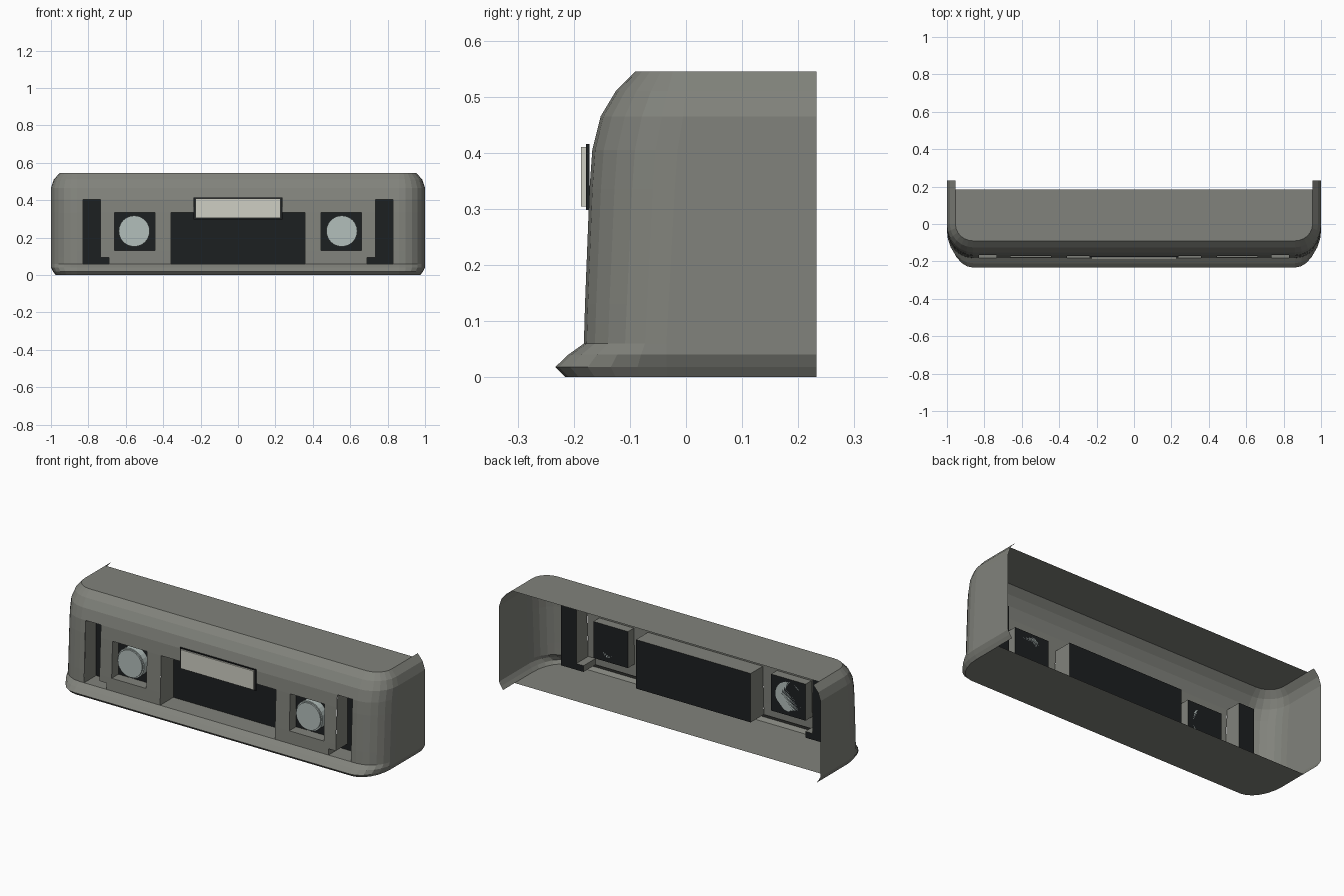
import bpy, bmesh, math
from mathutils import Matrix

if "Cube" in bpy.data.objects:
    bpy.data.objects.remove(bpy.data.objects["Cube"])


def material(name, rgb):
    m = bpy.data.materials.new(name)
    m.diffuse_color = (*rgb, 1)
    m.use_nodes = True
    m.node_tree.nodes["Principled BSDF"].inputs["Base Color"].default_value = m.diffuse_color
    return m


BODY = material("body_grey", (0.22, 0.225, 0.2))
DARK = material("dark_mesh", (0.012, 0.014, 0.015))
LENS = material("lamp_glass", (0.45, 0.52, 0.5))
PLATE = material("plate_white", (0.62, 0.62, 0.55))


def finish(name, bm, mats, recalc=True):
    if recalc:
        bmesh.ops.recalc_face_normals(bm, faces=bm.faces)
    me = bpy.data.meshes.new(name)
    bm.to_mesh(me)
    bm.free()
    for m in mats:
        me.materials.append(m)
    ob = bpy.data.objects.new(name, me)
    bpy.context.collection.objects.link(ob)
    return ob


# Bumper section: height, front y, side x, y where the corner starts
LEVELS = [(0, -.215, .975, -.035), (.018, -.233, .988, -.035),
          (.04, -.21, 1, -.035), (.06, -.182, 1, -.035),
          (.095, -.181, 1, -.033), (.13, -.18, 1, -.031),
          (.335, -.172, 1, -.02), (.405, -.167, 1, -.015),
          (.465, -.152, 1, -.005), (.51, -.125, .985, 0),
          (.545, -.09, .955, 0)]
BREAKS = [.83, .735, .69, .66, .445, .357]
REAR, CORNER, FLAT = .233, 6, .86


def skin_y(z):
    for a, b in zip(LEVELS, LEVELS[1:]):
        if a[0] <= z <= b[0]:
            return a[1] + (b[1] - a[1]) * (z - a[0]) / (b[0] - a[0])


def ring(level):
    z, fy, sx, yc = level
    half = [(sx, REAR)]
    for i in range(CORNER + 1):
        t = math.pi / 2 * i / CORNER
        half.append((FLAT + (sx - FLAT) * math.cos(t),
                     yc + (fy - yc) * math.sin(t)))
    half += [(x, fy) for x in BREAKS]
    return [(x, y, z) for x, y in half] + [(-x, y, z) for x, y in reversed(half)]


def is_opening(x, z):
    x = abs(x)
    if z < .06:
        return False
    return ((x < .357 and z < .335) or (.445 < x < .66 and .13 < z < .335)
            or (.735 < x < .83 and z < .405) or (.69 < x < .83 and z < .095))


# Bumper skin with openings, top panel and floor
bm = bmesh.new()
rows = [[bm.verts.new(p) for p in ring(l)] for l in LEVELS]
for lo, hi in zip(rows, rows[1:]):
    for i in range(len(lo) - 1):
        quad = [lo[i], lo[i + 1], hi[i + 1], hi[i]]
        x = sum(v.co.x for v in quad) / 4
        z = sum(v.co.z for v in quad) / 4
        if not is_opening(x, z):
            bm.faces.new(quad[::-1])
for row, rear, up in ((rows[-1], .185, True), (rows[0], .13, False)):
    sx, z = row[0].co.x, row[0].co.z
    loop = [bm.verts.new((sx, rear, z))] + row[1:-1] + [bm.verts.new((-sx, rear, z))]
    bm.faces.new(loop[::-1] if up else loop)
bm.normal_update()
finish("bumper_shell", bm, [BODY], recalc=False)


# Recess: grey walls behind an opening, dark panel at the back
def recess(name, outline, depth_y):
    bm = bmesh.new()
    front = [bm.verts.new((x, skin_y(z), z)) for x, z in outline]
    back = [bm.verts.new((x, depth_y, z)) for x, z in outline]
    n = len(outline)
    for i in range(n):
        j = (i + 1) % n
        bm.faces.new((front[i], front[j], back[j], back[i]))
    bm.faces.new(back).material_index = 1
    finish(name, bm, [BODY, DARK])


def rect(x0, x1, z0, z1):
    return [(x0, z0), (x1, z0), (x1, z1), (x0, z1)]


def cylinder(name, r, x, y0, y1, z, mat):
    bm = bmesh.new()
    bmesh.ops.create_cone(bm, cap_ends=True, segments=24, radius1=r, radius2=r,
                          depth=y1 - y0, matrix=Matrix.Translation((x, (y0 + y1) / 2, z))
                          @ Matrix.Rotation(math.pi / 2, 4, 'X'))
    finish(name, bm, [mat])


def box(name, x0, x1, y0, y1, z0, z1, mat):
    bm = bmesh.new()
    bmesh.ops.create_cube(bm, size=1, matrix=Matrix.Translation(
        ((x0 + x1) / 2, (y0 + y1) / 2, (z0 + z1) / 2))
        @ Matrix.Diagonal((x1 - x0, y1 - y0, z1 - z0, 1)))
    finish(name, bm, [mat])


# Centre grille, lamp recesses and outer air slots
recess("grille_recess", rect(-.357, .357, .06, .335), -.065)
SLOT = [(.735, .095), (.735, .405), (.83, .405), (.83, .06), (.69, .06), (.69, .095)]
for s, side in ((1, "right"), (-1, "left")):
    recess(f"lamp_recess_{side}",
           [(s * x, z) for x, z in rect(.445, .66, .13, .335)], -.12)
    recess(f"air_slot_{side}", [(s * x, z) for x, z in SLOT], -.075)
    cylinder(f"fog_lamp_{side}", .083, s * .555, -.16, -.12, .235, LENS)
    cylinder(f"fog_lamp_lens_{side}", .076, s * .555, -.168, -.16, .235, LENS)

# Number plate and its backing
box("plate_backing", -.237, .237, -.178, -.172, .298, .416, DARK)
box("number_plate", -.228, .228, -.187, -.178, .304, .41, PLATE)
